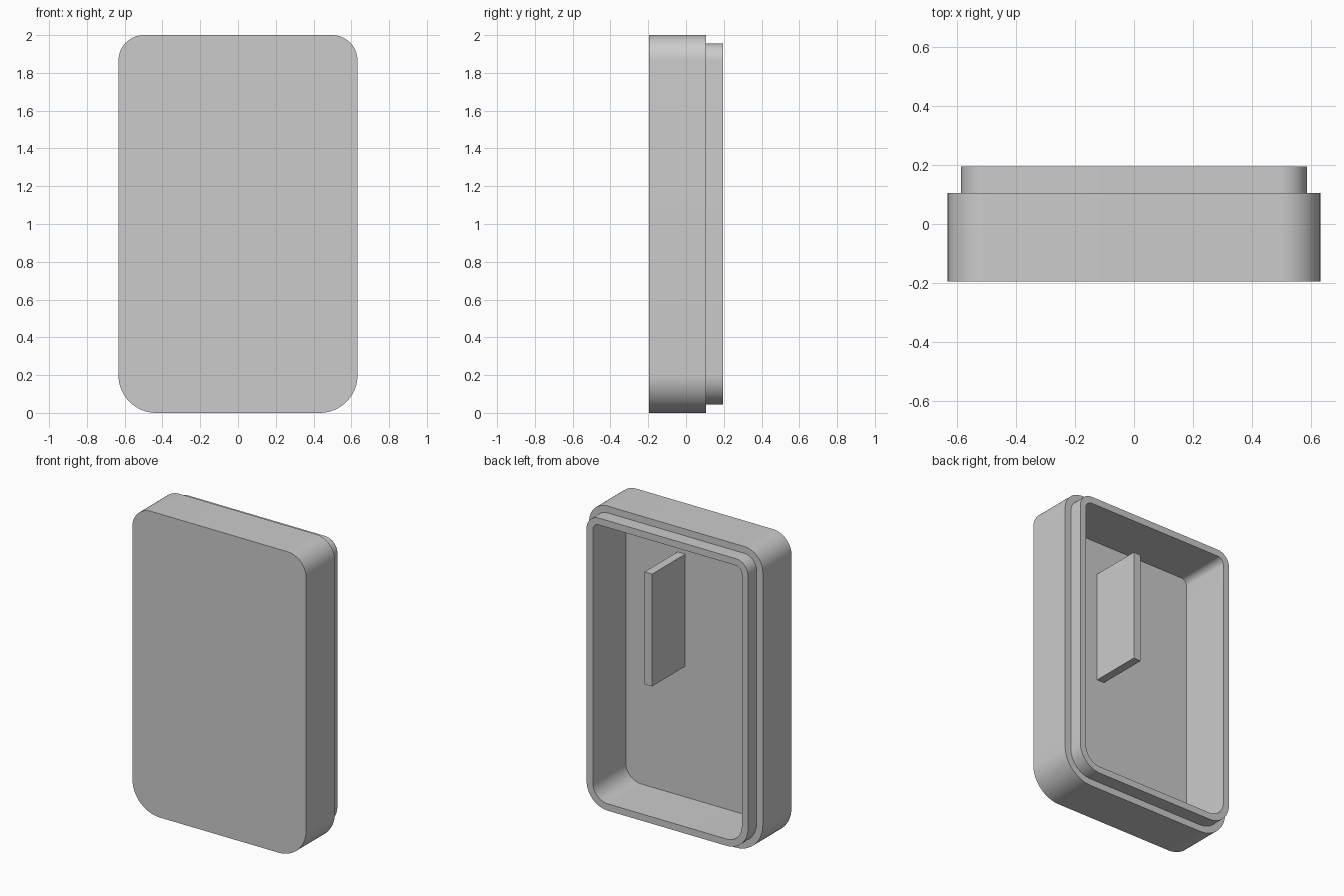
import bpy
import bmesh
from math import cos, sin, pi, radians

if "Cube" in bpy.data.objects:
    bpy.data.objects.remove(bpy.data.objects["Cube"], do_unlink=True)

HALF_WIDTH, HEIGHT = 0.633, 2.0
FRONT, SHOULDER, RIM = -0.195, 0.105, 0.195
WALL = 0.045
FLOOR = FRONT + WALL
TOP_RADIUS, BOTTOM_RADIUS = 0.135, 0.2
STEPS = 16

grey = bpy.data.materials.new("plain grey")
grey.use_nodes = True
grey.diffuse_color = (0.6, 0.6, 0.6, 1)
grey.node_tree.nodes["Principled BSDF"].inputs["Base Color"].default_value = grey.diffuse_color


def add_object(name, bm):
    bmesh.ops.recalc_face_normals(bm, faces=bm.faces)
    mesh = bpy.data.meshes.new(name)
    bm.to_mesh(mesh)
    bm.free()
    mesh.materials.append(grey)
    obj = bpy.data.objects.new(name, mesh)
    bpy.context.collection.objects.link(obj)
    return obj


def outline(bm, inset, y):
    """Rounded rectangle, moved inwards by inset, at depth y."""
    ring = []
    top, bottom = TOP_RADIUS, BOTTOM_RADIUS
    corners = [(1, top), (-1, top), (-1, bottom), (1, bottom)]
    for quarter, (side, radius) in enumerate(corners):
        cx = side * (HALF_WIDTH - radius)
        cz = HEIGHT - radius if quarter < 2 else radius
        for i in range(STEPS + 1):
            a = (quarter + i / STEPS) * pi / 2
            r = radius - inset
            ring.append(bm.verts.new((cx + r * cos(a), y, cz + r * sin(a))))
    return ring


# Hollow shell: outer wall, shoulder, raised lip, inner wall and floor
bm = bmesh.new()
sections = [(0, FRONT), (0, SHOULDER), (WALL, SHOULDER),
            (WALL, RIM), (2 * WALL, RIM), (2 * WALL, FLOOR)]
rings = [outline(bm, inset, y) for inset, y in sections]
for a, b in zip(rings, rings[1:]):
    for i in range(len(a)):
        j = (i + 1) % len(a)
        bm.faces.new((a[i], a[j], b[j], b[i]))
bm.faces.new(rings[0])
bm.faces.new(rings[-1])
shell = add_object("case_shell", bm)

# Upright plate standing on the inside floor
bm = bmesh.new()
bmesh.ops.create_cube(bm, size=1)
bmesh.ops.scale(bm, vec=(0.055, RIM - FLOOR, 0.74), verts=bm.verts)
bmesh.ops.translate(bm, vec=(0.138, (RIM + FLOOR) / 2, 1.32), verts=bm.verts)
add_object("inner_plate", bm)

# Smooth corners, crisp edges
bpy.ops.object.select_all(action="DESELECT")
shell.select_set(True)
bpy.context.view_layer.objects.active = shell
bpy.ops.object.shade_smooth_by_angle(angle=radians(30))
